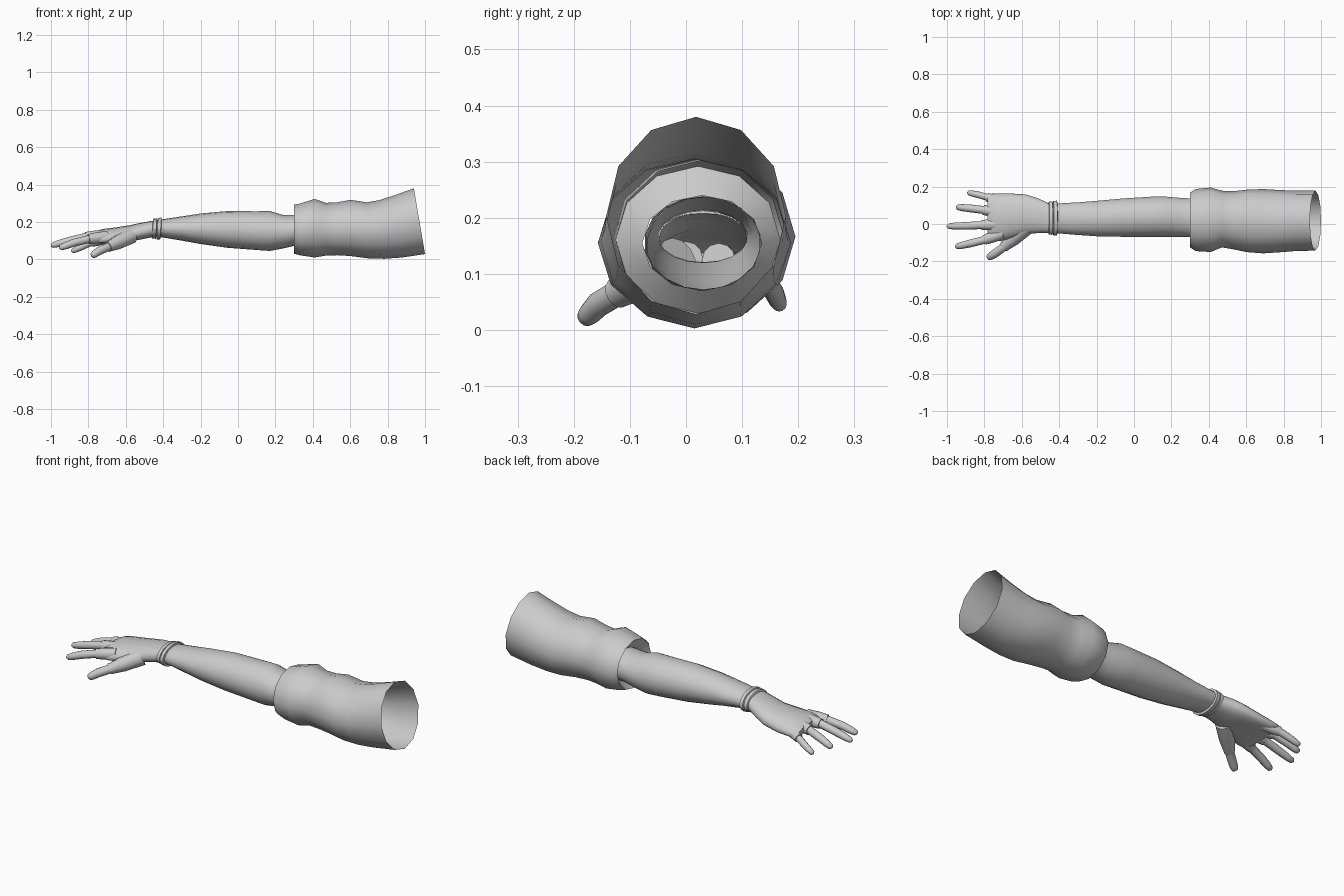
import bpy, bmesh, math
from mathutils import Vector

if "Cube" in bpy.data.objects:
    bpy.data.objects.remove(bpy.data.objects["Cube"])

grey = bpy.data.materials.new("plain_grey")
grey.diffuse_color = (0.6, 0.6, 0.6, 1)
grey.use_nodes = True
grey.node_tree.nodes["Principled BSDF"].inputs["Base Color"].default_value = grey.diffuse_color


def skin(name, rings, cap_start=False, cap_end=False, angle=50):
    """Bridge a list of point rings into one smooth surface."""
    bm = bmesh.new()
    loops = [[bm.verts.new(p) for p in r] for r in rings]
    n = len(loops[0])
    for a, b in zip(loops, loops[1:]):
        for i in range(n):
            j = (i + 1) % n
            bm.faces.new((a[i], a[j], b[j], b[i]))
    if cap_start:
        bm.faces.new(loops[0][::-1])
    if cap_end:
        bm.faces.new(loops[-1])
    bmesh.ops.recalc_face_normals(bm, faces=bm.faces)
    mesh = bpy.data.meshes.new(name)
    bm.to_mesh(mesh)
    bm.free()
    mesh.materials.append(grey)
    ob = bpy.data.objects.new(name, mesh)
    bpy.context.collection.objects.link(ob)
    bpy.ops.object.select_all(action='DESELECT')
    ob.select_set(True)
    bpy.context.view_layer.objects.active = ob
    bpy.ops.object.shade_smooth_by_angle(angle=math.radians(angle))
    return ob


def section(x, y0, y1, z0, z1, slope=0, n=18, power=1.0, arch=0):
    """Oval across the arm; slope leans it in x, arch droops its sides."""
    yc, zc, ry, rz = (y0 + y1) / 2, (z0 + z1) / 2, (y1 - y0) / 2, (z1 - z0) / 2
    pts = []
    for i in range(n):
        a = 2 * math.pi * i / n
        s, c = math.sin(a), math.cos(a)
        y = math.copysign(abs(s) ** power, s)
        z = math.copysign(abs(c) ** power, c) * rz
        pts.append((x + slope * z, yc + ry * y, zc + z - arch * y * y))
    return pts


def tube(name, path, radii, n=12):
    """Round tube along a path with a radius at each point."""
    pts = [Vector(p) for p in path]
    rings = []
    for i, p in enumerate(pts):
        d = (pts[min(i + 1, len(pts) - 1)] - pts[max(i - 1, 0)]).normalized()
        u = d.cross(Vector((0, 0, 1))).normalized()
        v = u.cross(d)
        rings.append([p + radii[i] * (u * math.cos(2 * math.pi * k / n) + v * math.sin(2 * math.pi * k / n))
                      for k in range(n)])
    return skin(name, rings, True, True)


# Wide open sleeve with a folded-in cuff
sleeve = [(.34, -.078, .135, .07, .24), (.30, -.125, .168, .03, .292), (.33, -.145, .187, .022, .298),
          (.41, -.15, .195, .01, .323), (.47, -.125, .178, .02, .302), (.53, -.135, .175, .022, .305),
          (.60, -.15, .183, .018, .318), (.69, -.157, .187, .006, .305), (.77, -.152, .182, .003, .317, -.08),
          (.86, -.145, .178, .01, .345, -.1), (.97, -.142, .178, .028, .38, -.17)]
skin("sleeve", [section(*s, n=12) for s in sleeve], angle=48)

# Forearm, open at both ends
forearm = [(.345, -.075, .133, .072, .238), (.30, -.072, .138, .072, .237), (.24, -.07, .142, .058, .238),
           (.17, -.07, .148, .045, .258), (.10, -.07, .148, .05, .257), (-.06, -.07, .138, .062, .258),
           (-.20, -.067, .125, .082, .245), (-.30, -.06, .117, .1, .23), (-.42, -.05, .11, .12, .212)]
skin("forearm", [section(*s) for s in forearm])

# Two wrist bands, stacked
for k, (xa, xb, grow) in enumerate([(-.458, -.434, 0), (-.434, -.41, .004)]):
    prof = [(xa, -.004), (xa + .003, .006), (xb - .003, .007), (xb, -.004)]
    skin(f"wrist_band_{k + 1}", [section(x, -.052 - g - grow, .115 + g + grow, .117 - g - grow, .212 + g + grow, .06)
                                 for x, g in prof])

# Glove palm, arched across and closed at the knuckles
palm = [(-.42, -.047, .108, .12, .208, 0), (-.46, -.048, .113, .118, .206, 0), (-.52, -.049, .14, .106, .195, .004),
        (-.58, -.055, .158, .096, .182, .012), (-.66, -.078, .163, .088, .17, .018),
        (-.72, -.092, .163, .087, .163, .02), (-.76, -.092, .162, .09, .152, .02),
        (-.782, -.075, .148, .1, .138, .015)]
skin("palm", [section(*s[:5], n=20, power=.85, arch=s[5]) for s in palm], cap_end=True)

# Fingers: knuckle, collar, middle joint, tip
fingers = {
    "index_finger": [(-.70, -.05, .122), (-.80, -.085, .108), (-.88, -.105, .088), (-.955, -.122, .06)],
    "middle_finger": [(-.70, 0, .128), (-.815, -.006, .12), (-.9, -.01, .1), (-1.0, -.012, .073)],
    "ring_finger": [(-.70, .058, .125), (-.805, .075, .113), (-.88, .084, .09), (-.95, .09, .062)],
    "little_finger": [(-.70, .115, .112), (-.785, .143, .09), (-.835, .157, .067), (-.89, .168, .042)],
    "thumb": [(-.57, -.015, .125), (-.695, -.122, .066), (-.742, -.157, .045), (-.782, -.182, .018)],
}
for name, path in fingers.items():
    base, collar, joint, tip = [Vector(p) for p in path]
    r = .023 if name == "thumb" else .018 if name == "little_finger" else .021
    wide = .042 if name == "thumb" else r + .009
    # Glove stall over the finger root
    tube(name + "_glove", [base, base.lerp(collar, .6), collar.lerp(base, .08), collar],
         [wide, wide * (.9 if name == "thumb" else 1), r + .006, r + .005])
    # Bare finger with a rounded tip
    tube(name, [collar.lerp(base, .2), collar, joint, joint.lerp(tip, .6), joint.lerp(tip, .9), tip],
         [r, r, r * .98, r * .88, r * .7, r * .3])
